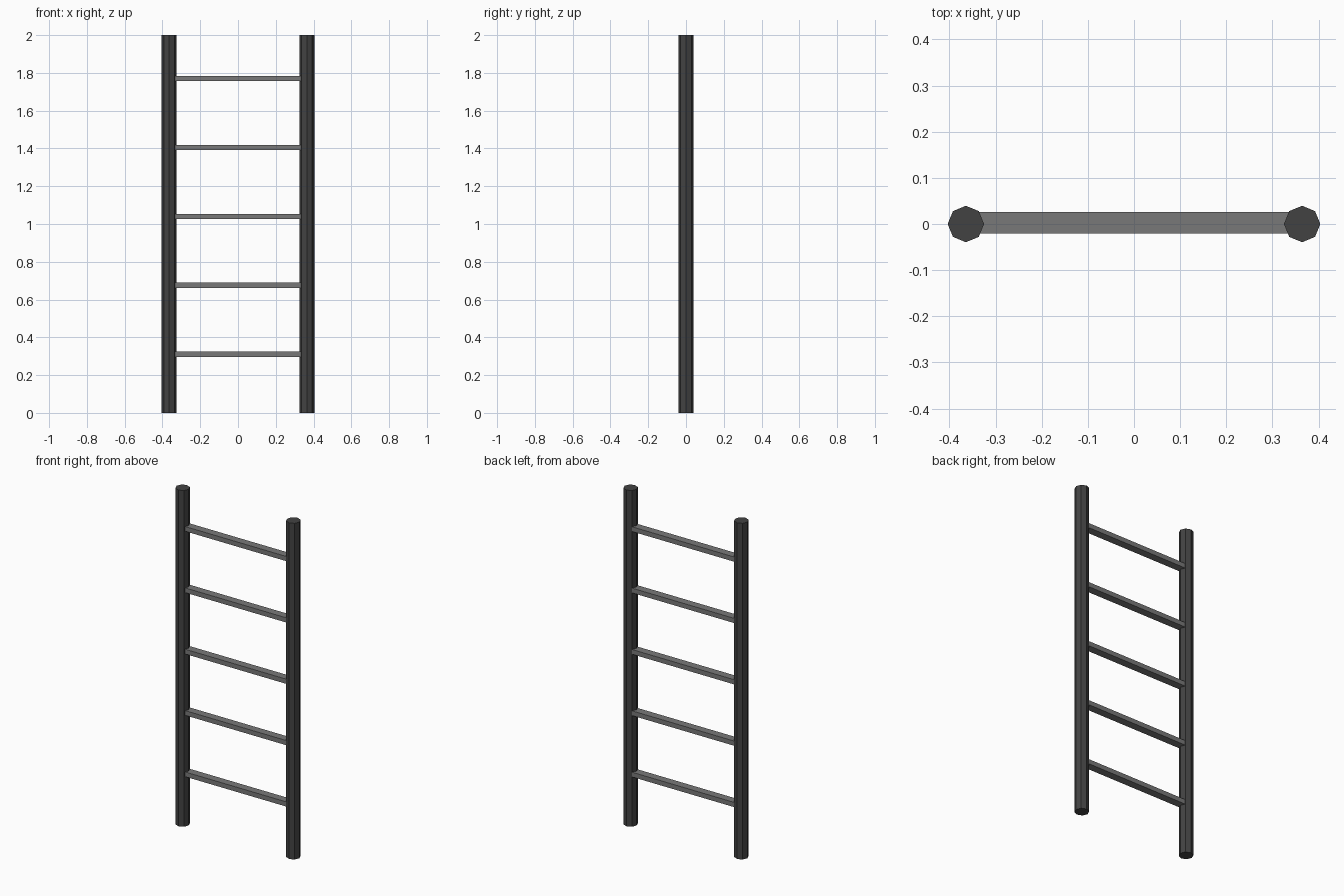
import bpy
import math

if "Cube" in bpy.data.objects:
    bpy.data.objects.remove(bpy.data.objects["Cube"])

RAIL_X, RAIL_R, HEIGHT = 0.3645, 0.0395, 2.0


def material(name, value):
    m = bpy.data.materials.new(name)
    m.diffuse_color = (value, value, value, 1)
    m.use_nodes = True
    m.node_tree.nodes["Principled BSDF"].inputs["Base Color"].default_value = m.diffuse_color
    return m


dark = material("dark grey", 0.055)
mid = material("mid grey", 0.19)

# Side rails: upright octagonal poles, corners on the axes
for side, name in ((-1, "left_rail"), (1, "right_rail")):
    bpy.ops.mesh.primitive_cylinder_add(vertices=8, radius=RAIL_R, depth=HEIGHT,
                                        location=(side * RAIL_X, 0, HEIGHT / 2))
    rail = bpy.context.object
    rail.name = name
    rail.data.materials.append(dark)

# Rungs: five evenly spaced flat bars, ends sunk into the rails
for i in range(5):
    bpy.ops.mesh.primitive_cube_add(size=1, location=(0, 0.003, 0.31 + i * 0.365))
    rung = bpy.context.object
    rung.name = f"rung_{i + 1}"
    rung.scale = (0.69, 0.047, 0.028)
    bpy.ops.object.transform_apply(location=False, rotation=False, scale=True)
    rung.data.materials.append(mid)
